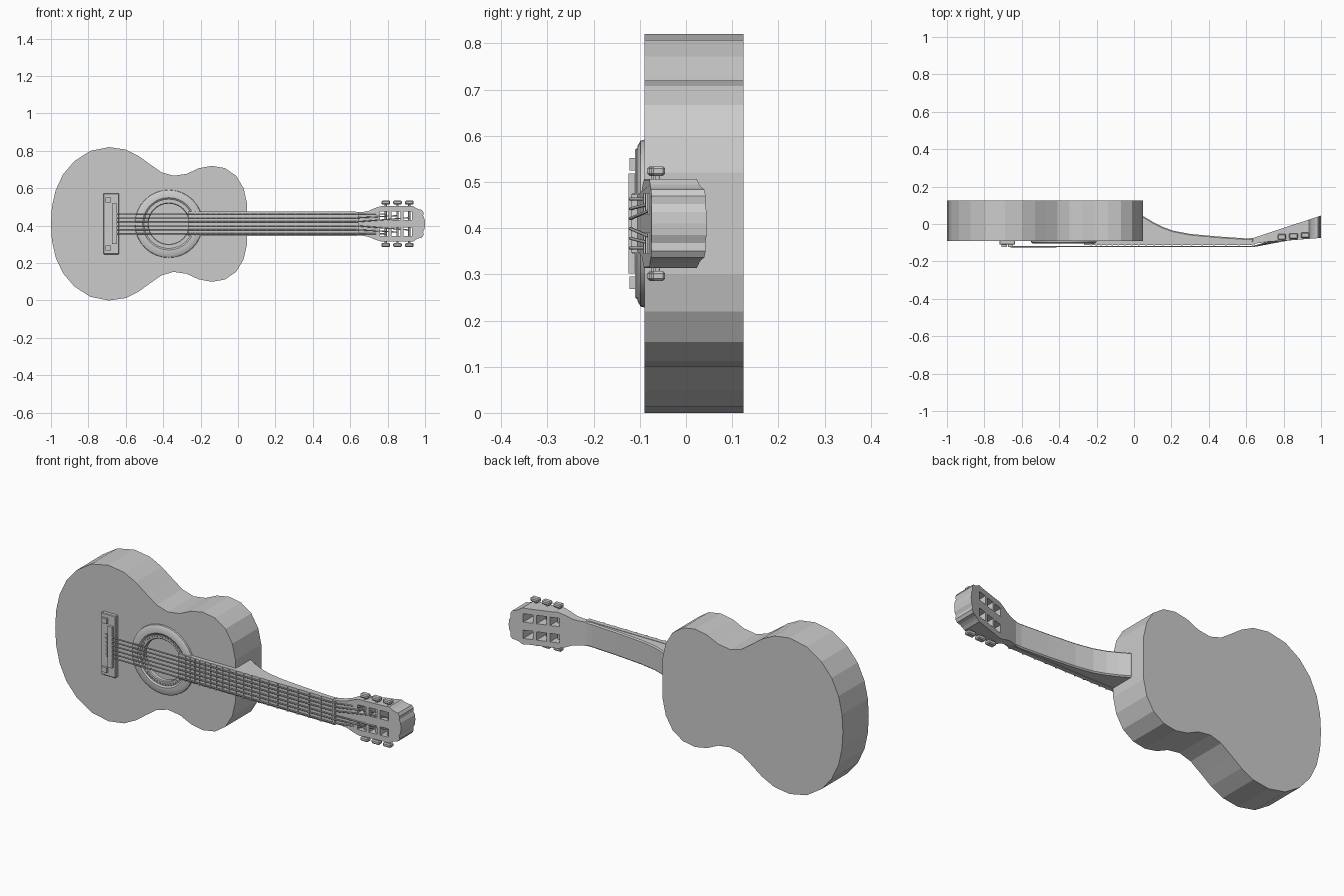
import bpy, bmesh, math
from mathutils import Vector

if "Cube" in bpy.data.objects:
    bpy.data.objects.remove(bpy.data.objects["Cube"])

CZ = 0.41                      # height of the string axis
HOLE = Vector((-0.37, 0, CZ))  # sound hole centre


def add(name, bm, smooth=False):
    bmesh.ops.recalc_face_normals(bm, faces=bm.faces)
    me = bpy.data.meshes.new(name)
    bm.to_mesh(me)
    bm.free()
    ob = bpy.data.objects.new(name, me)
    bpy.context.collection.objects.link(ob)
    if smooth:
        bpy.ops.object.select_all(action='DESELECT')
        ob.select_set(True)
        bpy.context.view_layer.objects.active = ob
        bpy.ops.object.shade_smooth_by_angle(angle=math.radians(35))
    return ob


def bevel(ob, width, segments=1):
    m = ob.modifiers.new("bevel", 'BEVEL')
    m.width, m.segments, m.limit_method = width, segments, 'ANGLE'
    return ob


def prism(rows_a, rows_b):
    """Join two matching point loops into a closed solid."""
    bm = bmesh.new()
    a = [bm.verts.new(p) for p in rows_a]
    b = [bm.verts.new(p) for p in rows_b]
    bm.faces.new(a)
    bm.faces.new(b)
    for i in range(len(a)):
        j = (i + 1) % len(a)
        bm.faces.new((a[i], a[j], b[j], b[i]))
    return bm


def box(name, x, y, z):
    c = [(x[0], z[0]), (x[1], z[0]), (x[1], z[1]), (x[0], z[1])]
    return add(name, prism([(p, y[0], q) for p, q in c], [(p, y[1], q) for p, q in c]))


def mirrored(half):
    """Full outline from (x, half width) points, first and last near the axis."""
    lower = [(x, -d) for x, d in reversed(half) if d > 0]
    return [(x, CZ + d) for x, d in half + lower]


def tube(name, pts, r):
    cu = bpy.data.curves.new(name, 'CURVE')
    cu.dimensions, cu.bevel_depth, cu.bevel_resolution, cu.use_fill_caps = '3D', r, 1, True
    sp = cu.splines.new('POLY')
    sp.points.add(len(pts) - 1)
    for p, co in zip(sp.points, pts):
        p.co = (*co, 1)
    ob = bpy.data.objects.new(name, cu)
    bpy.context.collection.objects.link(ob)
    return ob


# hollow body with a round opening in the front
half = [(-1.0, 0), (-0.995, 0.09), (-0.975, 0.18), (-0.935, 0.265), (-0.875, 0.335), (-0.79, 0.39),
        (-0.69, 0.41), (-0.6, 0.397), (-0.53, 0.362), (-0.47, 0.318), (-0.41, 0.276), (-0.345, 0.257),
        (-0.275, 0.267), (-0.21, 0.297), (-0.14, 0.31), (-0.07, 0.298), (-0.01, 0.257),
        (0.03, 0.19), (0.048, 0.11)]
outline = mirrored(half)
bm = bmesh.new()
front = [bm.verts.new((x, -0.09, z)) for x, z in outline]
back = [bm.verts.new((x, 0.125, z)) for x, z in outline]
bm.faces.new(back)
n = len(front)
for i in range(n):
    bm.faces.new((front[i], front[(i + 1) % n], back[(i + 1) % n], back[i]))
N = 32
ring = [bm.verts.new((HOLE.x + 0.11 * math.cos(2 * math.pi * i / N), -0.09,
                      CZ + 0.11 * math.sin(2 * math.pi * i / N))) for i in range(N)]
edges = [bm.edges.new((ring[i], ring[(i + 1) % N])) for i in range(N)]
edges += [bm.edges.get((front[i], front[(i + 1) % n])) for i in range(n)]
bmesh.ops.triangle_fill(bm, use_beauty=True, use_dissolve=False, edges=edges)
add("body", bm)

# rosette around the sound hole
prof = [(0.182, -0.088), (0.18, -0.098), (0.168, -0.105), (0.14, -0.105), (0.132, -0.099),
        (0.112, -0.099), (0.108, -0.095), (0.108, -0.075)]
bm = bmesh.new()
loops = [[bm.verts.new((HOLE.x + r * math.cos(2 * math.pi * i / N), y,
                        CZ + r * math.sin(2 * math.pi * i / N))) for r, y in prof] for i in range(N)]
for i in range(N):
    a, b = loops[i], loops[(i + 1) % N]
    for k in range(len(prof) - 1):
        bm.faces.new((a[k], a[k + 1], b[k + 1], b[k]))
add("rosette", bm, True)

# small inlay studs on the rosette
bm = bmesh.new()
for i in range(48):
    t = 2 * math.pi * i / 48
    if abs(math.sin(t)) < 0.5 and math.cos(t) > 0:
        continue
    g = bmesh.ops.create_cube(bm, size=0.008)
    bmesh.ops.translate(bm, verts=g["verts"],
                        vec=(HOLE.x + 0.124 * math.cos(t), -0.099, CZ + 0.124 * math.sin(t)))
add("rosette_inlay", bm)

# neck with heel
neck = [(0.03, 0.042), (0.05, 0.042), (0.1, 0.012), (0.15, -0.014), (0.21, -0.036), (0.3, -0.053),
        (0.45, -0.067), (0.6, -0.077), (0.64, -0.075), (0.64, -0.1), (0.03, -0.1)]
bevel(add("neck", prism([(x, y, CZ - 0.064) for x, y in neck],
                        [(x, y, CZ + 0.064) for x, y in neck])), 0.006)

# fretboard, nut and frets
box("fretboard", (-0.267, 0.63), (-0.111, -0.088), (CZ - 0.066, CZ + 0.066))
box("nut", (0.63, 0.645), (-0.119, -0.09), (CZ - 0.063, CZ + 0.063))
for k in range(1, 20):
    x = 0.632 - 1.29 * (1 - 2 ** (-k / 12))
    box("fret", (x - 0.004, x + 0.004), (-0.116, -0.11), (CZ - 0.066, CZ + 0.066))


# tilted headstock
def tilt(x):
    return -0.096 + 0.072 * (x - 0.7) if x > 0.7 else -0.096 - 0.17 * (0.7 - x)


head = mirrored([(0.63, 0.062), (0.67, 0.064), (0.7, 0.07), (0.735, 0.085), (0.77, 0.096), (0.8, 0.094),
                 (0.91, 0.094), (0.935, 0.096), (0.95, 0.085), (0.965, 0.078), (0.983, 0.074),
                 (0.992, 0.06), (0.99, 0.042), (0.998, 0.025), (1.0, 0)])
headstock = add("headstock", prism([(x, tilt(x), z) for x, z in head],
                                   [(x, max(tilt(x) + 0.043, -0.077 + 0.33 * (x - 0.63))
                                     if x > 0.7 else -0.077 + 0.33 * (x - 0.63), z) for x, z in head]))

# slots, posts and tuning buttons
bm = bmesh.new()
XS = (0.782, 0.845, 0.908)
for s in (-1, 1):
    for x in XS:
        g = bmesh.ops.create_cube(bm, size=1)
        bmesh.ops.scale(bm, verts=g["verts"], vec=(0.046, 0.3, 0.044))
        bmesh.ops.translate(bm, verts=g["verts"], vec=(x, -0.07, CZ + s * 0.043))
        y = tilt(x) + 0.02
        tube("tuner_post", [(x + 0.008, y, CZ + s * 0.015), (x + 0.008, y, CZ + s * 0.11)], 0.006)
        zs = sorted((CZ + s * 0.103, CZ + s * 0.124))
        bevel(box("tuner_button", (x - 0.015, x + 0.031), (y - 0.014, y + 0.016), zs), 0.005)
cutter = add("slot_cutter", bm)
cutter.hide_render = True
cutter.hide_viewport = True
m = headstock.modifiers.new("slots", 'BOOLEAN')
m.operation, m.object, m.solver = 'DIFFERENCE', cutter, 'EXACT'

# bridge, saddle and tie blocks
bevel(box("bridge", (-0.72, -0.635), (-0.11, -0.088), (CZ - 0.163, CZ + 0.163)), 0.003)
box("saddle", (-0.673, -0.647), (-0.124, -0.108), (CZ - 0.108, CZ + 0.108))
for s in (-1, 1):
    zs = sorted((CZ + s * 0.115, CZ + s * 0.142))
    box("bridge_block", (-0.708, -0.68), (-0.122, -0.108), zs)

# strings with bridge pins
for s in (-1, 1):
    for k, (d, dp) in enumerate(((0.053, 0.053), (0.032, 0.044), (0.011, 0.033))):
        x = XS[k] + 0.008
        tube("string", [(-0.66, -0.121, CZ + s * d), (0.638, -0.12, CZ + s * d),
                        (x, tilt(x) + 0.013, CZ + s * dp)], 0.0035)
        box("bridge_pin", (-0.692, -0.68), (-0.115, -0.108), (CZ + s * d - 0.006, CZ + s * d + 0.006))
